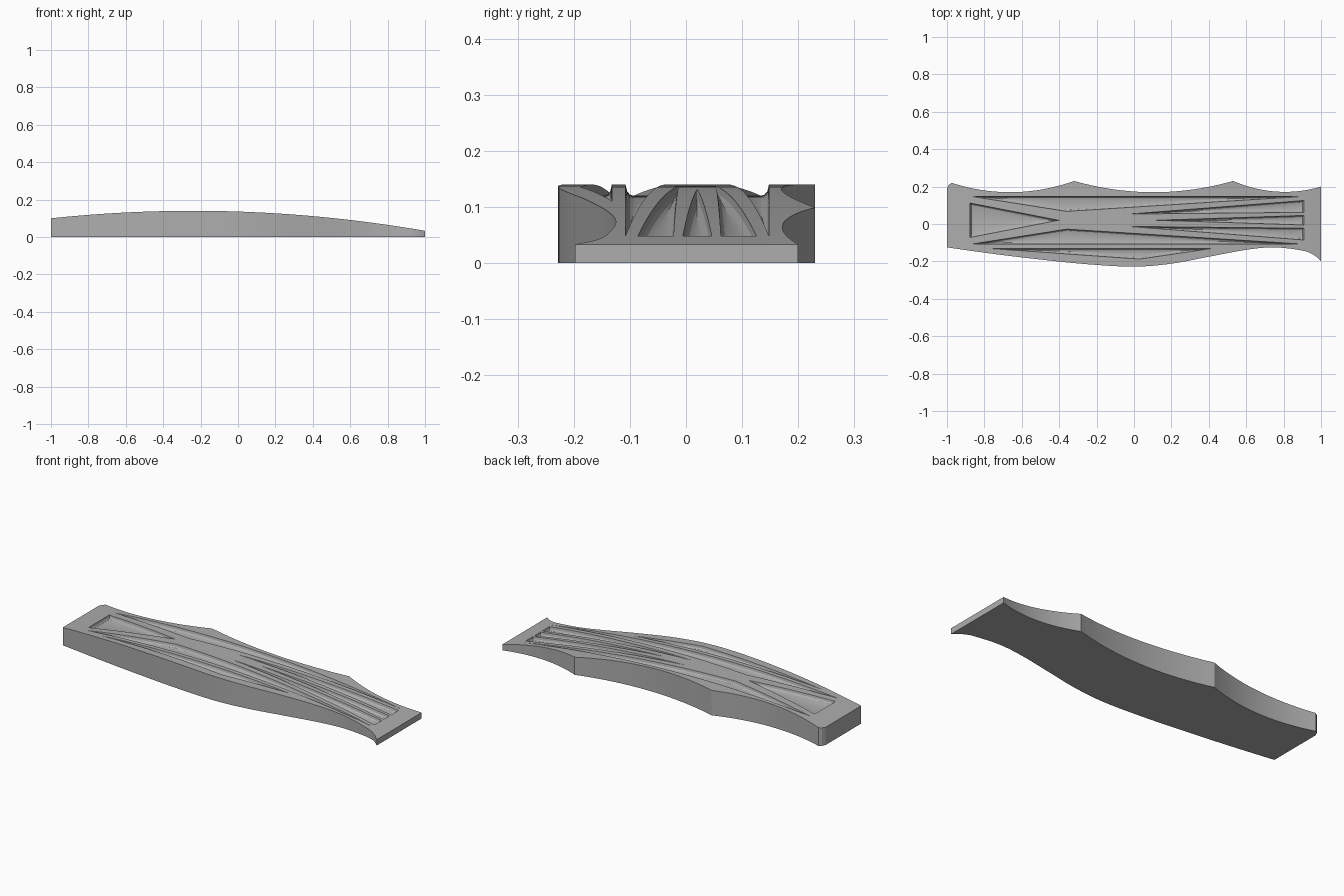
import bpy, bmesh
from mathutils import Vector

if "Cube" in bpy.data.objects:
    bpy.data.objects.remove(bpy.data.objects["Cube"])

HEIGHT, DEPTH, AXIS_Y = 0.14, 0.02, 0.02

grey = bpy.data.materials.new("plain grey")
grey.use_nodes = True
grey.diffuse_color = (0.42, 0.42, 0.42, 1)
grey.node_tree.nodes["Principled BSDF"].inputs["Base Color"].default_value = grey.diffuse_color


def make_object(name, bm):
    bmesh.ops.recalc_face_normals(bm, faces=bm.faces)
    mesh = bpy.data.meshes.new(name)
    bm.to_mesh(mesh)
    bm.free()
    obj = bpy.data.objects.new(name, mesh)
    bpy.context.collection.objects.link(obj)
    mesh.materials.append(grey)
    return obj


def scallop(a, b, sag, steps=20):
    """Shallow curve from a towards b, end point left out."""
    a, b = Vector(a), Vector(b)
    pts = []
    for i in range(steps):
        t = i / steps
        p = a.lerp(b, t)
        p.y -= 4 * sag * t * (1 - t)
        pts.append(p)
    return pts


def flowing(points, steps=8):
    """Smooth curve through all points."""
    p = [Vector(q) for q in points]
    p = [2 * p[0] - p[1]] + p + [2 * p[-1] - p[-2]]
    out = []
    for a, b, c, d in zip(p, p[1:], p[2:], p[3:]):
        for i in range(steps):
            t = i / steps
            out.append(0.5 * (2 * b + (c - a) * t + (2 * a - 5 * b + 4 * c - d) * t ** 2
                              + (3 * b - a - 3 * c + d) * t ** 3))
    return out + [p[-2]]


def loft(bm, rings):
    """Closed solid through equal rings."""
    rings = [[bm.verts.new(p) for p in ring] for ring in rings]
    for low, high in zip(rings, rings[1:]):
        for i in range(len(low)):
            j = (i + 1) % len(low)
            bm.faces.new((low[i], low[j], high[j], high[i]))
    bm.faces.new(rings[0][::-1])
    bm.faces.new(rings[-1])


# Slab outline: flowing front edge, scalloped back edge
outline = flowing([(-1, -.125), (-.75, -.16), (-.5, -.19), (-.25, -.215), (0, -.228), (.2, -.212),
                   (.4, -.175), (.6, -.138), (.75, -.125), (.9, -.142), (.96, -.165), (1, -.198)])
back = scallop((-.975, .22), (-.32, .23), .055)
back += scallop((-.32, .23), (.53, .23), .06)
back += scallop((.53, .23), (1, .2), .042) + [Vector((1, .2))]
outline += back[::-1] + [Vector((-.99, .21)), Vector((-1, .19))]
bm = bmesh.new()
loft(bm, [[(p.x, p.y, z) for p in outline] for z in (0, HEIGHT)])
slab = make_object("curved_panel", bm)

# Triangular pockets, the paired ones mirrored about the pattern axis
paired = [
    [(-.9, .15), (-.36, .065), (.98, .15)],
    [(-.1, .05), (.91, .06), (.91, .128)],
]
pockets = [
    [(-.88, -.075), (-.39, AXIS_Y), (-.88, .115)],
    [(.05, AXIS_Y), (.91, -.008), (.91, .048)],
    [(-.82, -.13), (.03, -.19), (.44, -.13)],
]
for tri in paired:
    pockets += [tri, [(x, 2 * AXIS_Y - y) for x, y in tri]]


def inset(tri, d):
    a, b, c = (Vector(p) for p in tri)
    la, lb, lc = (b - c).length, (c - a).length, (a - b).length
    around = la + lb + lc
    centre = (a * la + b * lb + c * lc) / around
    radius = abs((b - a).cross(c - a)) / around
    return [centre.lerp(p, 1 - d / radius) for p in (a, b, c)]


bm = bmesh.new()
for tri in pockets:
    levels = [(0.016, -DEPTH), (0.01, -.018), (0.005, -.012), (0, 0.01)]
    loft(bm, [[(p.x, p.y, HEIGHT + z) for p in inset(tri, d)] for d, z in levels])
cutter = make_object("pocket_cutter", bm)
cutter.hide_render = True

cut = slab.modifiers.new("pockets", "BOOLEAN")
cut.operation = "DIFFERENCE"
cut.solver = "EXACT"
cut.object = cutter
bpy.context.view_layer.objects.active = slab
slab.select_set(True)
bpy.ops.object.modifier_apply(modifier=cut.name)
bpy.data.objects.remove(cutter)

# Slice the panel along its length, then bend the top into a low arch
bm = bmesh.new()
bm.from_mesh(slab.data)
bmesh.ops.triangulate(bm, faces=bm.faces)
for i in range(1, 40):
    geom = bm.verts[:] + bm.edges[:] + bm.faces[:]
    bmesh.ops.bisect_plane(bm, geom=geom, plane_co=(-1 + i / 20, 0, 0), plane_no=(1, 0, 0), dist=1e-5)
for v in bm.verts:
    drop = 0.0695 * (v.co.x + 0.24) ** 2
    v.co.z -= drop * min(1, v.co.z / (HEIGHT - DEPTH))
bm.to_mesh(slab.data)
bm.free()

for obj in bpy.context.selected_objects:
    obj.select_set(obj == slab)
bpy.ops.object.shade_smooth_by_angle(angle=0.4)
